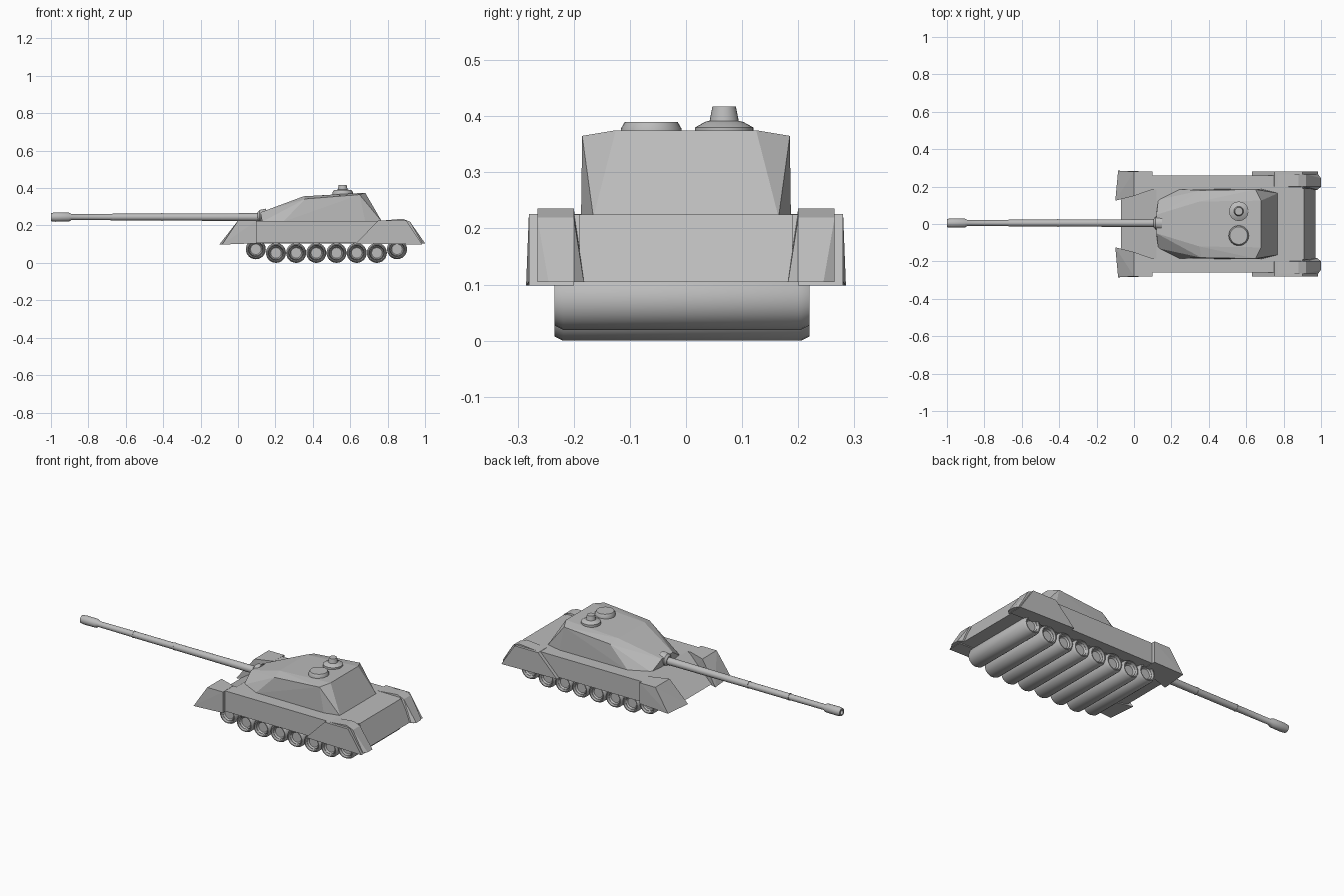
import bpy, bmesh, math
from mathutils import Matrix, Vector

cube = bpy.data.objects.get("Cube")
if cube:
    bpy.data.objects.remove(cube)

grey = bpy.data.materials.new("armour_grey")
grey.use_nodes = True
GREY = (0.5, 0.5, 0.5, 1)
grey.diffuse_color = GREY
grey.node_tree.nodes["Principled BSDF"].inputs["Base Color"].default_value = GREY


def finish(name, bm, smooth=False):
    bmesh.ops.recalc_face_normals(bm, faces=bm.faces[:])
    mesh = bpy.data.meshes.new(name)
    bm.to_mesh(mesh)
    bm.free()
    mesh.materials.append(grey)
    obj = bpy.data.objects.new(name, mesh)
    bpy.context.collection.objects.link(obj)
    if smooth:
        bpy.ops.object.select_all(action='DESELECT')
        obj.select_set(True)
        bpy.context.view_layer.objects.active = obj
        bpy.ops.object.shade_smooth_by_angle(angle=math.radians(35))
    return obj


def solid(name, points):
    """Flat-sided block spanning the given corner points."""
    bm = bmesh.new()
    for p in points:
        bm.verts.new(p)
    res = bmesh.ops.convex_hull(bm, input=bm.verts[:])
    bmesh.ops.delete(bm, geom=[v for v in bm.verts if not v.link_faces], context='VERTS')
    bmesh.ops.dissolve_limit(bm, angle_limit=math.radians(1), verts=bm.verts[:], edges=bm.edges[:])
    return finish(name, bm)


def both(points):
    return [(x, s * y, z) for x, y, z in points for s in (1, -1)]


def side_pair(name, points):
    for s, side in ((1, "back_side"), (-1, "front_side")):
        solid(f"{name}_{side}", [(x, s * y, z) for x, y, z in points])


def slab(profile, y0, y1):
    return [(x, y, z) for x, z in profile for y in (y0, y1)]


def lathe(name, profile, origin, axis, sides=24):
    """Turned part: profile holds (distance along axis, radius)."""
    bm = bmesh.new()
    turn = Vector((0, 0, 1)).rotation_difference(Vector(axis)).to_matrix().to_4x4()
    place = Matrix.Translation(origin) @ turn
    rings = []
    for h, r in profile:
        rings.append([bm.verts.new(place @ Vector((r * math.cos(a), r * math.sin(a), h)))
                      for a in (math.tau * i / sides for i in range(sides))])
    for a, b in zip(rings, rings[1:]):
        for i in range(sides):
            j = (i + 1) % sides
            bm.faces.new((a[i], a[j], b[j], b[i]))
    bm.faces.new(rings[0])
    bm.faces.new(rings[-1])
    return finish(name, bm, smooth=True)


# Hull with sloped nose and tail
solid("hull", both([(-0.07, 0.19, 0.105), (0.12, 0.19, 0.225),
                    (0.91, 0.19, 0.225), (0.97, 0.19, 0.105)]))

# Casemate with tapered cheeks and chamfered rear corners
solid("casemate", both([
    (0.12, 0.06, 0.22), (0.12, 0.05, 0.27), (0.13, 0.13, 0.22),
    (0.24, 0.185, 0.22), (0.36, 0.18, 0.342), (0.35, 0.12, 0.356),
    (0.65, 0.185, 0.365), (0.68, 0.125, 0.375),
    (0.68, 0.187, 0.22), (0.77, 0.165, 0.22)]))

# Side skirts, flared front fenders, rear skirt plates and rear humps
side_pair("side_skirt", slab([(0.09, 0.107), (0.09, 0.225), (0.9, 0.225), (0.96, 0.107)], 0.185, 0.26))
side_pair("front_fender", [
    (-0.1, 0.125, 0.098), (-0.085, 0.285, 0.098), (0, 0.15, 0.226), (0, 0.28, 0.226),
    (0.1, 0.185, 0.226), (0.1, 0.28, 0.226), (0.1, 0.185, 0.105), (0.1, 0.28, 0.105)])
side_pair("rear_skirt_plate", slab(
    [(0.63, 0.105), (0.75, 0.226), (0.9, 0.226), (0.985, 0.098)], 0.2, 0.28))
side_pair("rear_hump", [
    (0.77, 0.2, 0.226), (0.77, 0.265, 0.226), (0.88, 0.2, 0.236), (0.88, 0.265, 0.236),
    (0.92, 0.2, 0.22), (0.92, 0.265, 0.22), (0.87, 0.182, 0.105), (0.98, 0.182, 0.105),
    (1.0, 0.2, 0.105), (1.0, 0.245, 0.105), (0.985, 0.265, 0.105), (0.87, 0.265, 0.105)])

# Eight full-width road rollers with dished ends
half = [(0.208, 0.028), (0.216, 0.034), (0.216, 0.036), (0.206, 0.038),
        (0.227, 0.041), (0.227, 0.046), (0.212, 0.0535)]
roller = [(-h, r) for h, r in half] + [(h, r) for h, r in reversed(half)]
for i in range(8):
    lift = 0.073 if i in (0, 7) else 0.0535
    lathe(f"road_roller_{i + 1}", roller, (0.095 + 0.1079 * i, -0.007, lift), (0, 1, 0))

# Gun barrel with joint rings, muzzle and mantlet collar
lathe("gun_barrel", [(0, 0.021), (0.46, 0.019), (0.53, 0.019), (0.53, 0.0205), (0.535, 0.0205),
                     (0.535, 0.018), (0.79, 0.018), (0.79, 0.0195), (0.795, 0.0195),
                     (0.795, 0.017), (1.015, 0.016), (1.03, 0.024), (1.1, 0.025),
                     (1.125, 0.022), (1.125, 0.013), (1.08, 0.013)],
      (0.125, 0.005, 0.245), (-1, 0, 0), 20)
lathe("mantlet_collar", [(0, 0.04), (0.035, 0.033), (0.045, 0.022)],
      (0.15, 0.005, 0.25), (-1, 0, 0), 20)

# Roof hatch and cupola with periscope tower
lathe("roof_hatch", [(0, 0.054), (0.018, 0.054), (0.03, 0.047)], (0.56, -0.062, 0.36), (0, 0, 1))
lathe("cupola", [(0, 0.052), (0.02, 0.052), (0.03, 0.034), (0.032, 0.026), (0.057, 0.021)],
      (0.56, 0.068, 0.36), (0, 0, 1))
